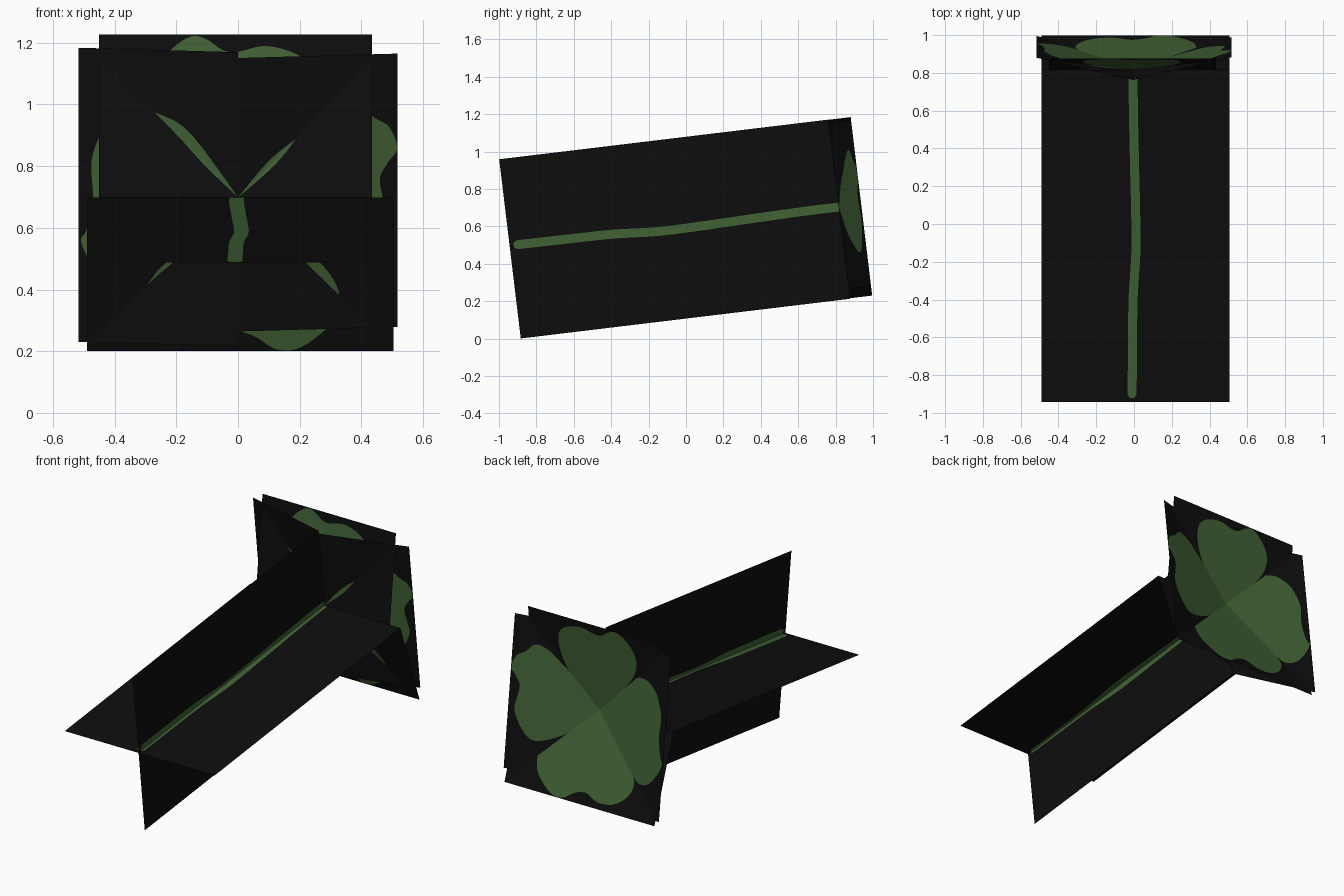
import bpy
from mathutils import Vector
from mathutils.geometry import delaunay_2d_cdt

if "Cube" in bpy.data.objects:
    bpy.data.objects.remove(bpy.data.objects["Cube"])


def material(name, rgb):
    m = bpy.data.materials.new(name)
    m.diffuse_color = (*rgb, 1)
    m.use_nodes = True
    m.node_tree.nodes["Principled BSDF"].inputs["Base Color"].default_value = m.diffuse_color
    return m


BLACK = material("card black", (0.004, 0.004, 0.004))
GREEN = material("leaf green", (0.054, 0.122, 0.036))

# Main frame: stem runs from START to HUB, slightly rising towards the back
START = Vector((0, -0.942, 0.487))
HUB = Vector((0, 0.818, 0.699))
AXIS = (HUB - START).normalized()
SIDE = Vector((1, 0, 0))
UP = SIDE.cross(AXIS)
LENGTH = (HUB - START).length
DEPTH = 0.12          # how far the leaf cards lean back
REACH = 0.517         # how far they spread from the stem


def smooth_path(pts, steps=4):
    """Catmull-Rom curve through the points, open ended."""
    p = [Vector(q) for q in pts]
    p = [p[0]] + p + [p[-1]]
    out = []
    for i in range(1, len(p) - 2):
        a, b, c, d = p[i - 1:i + 3]
        for k in range(steps):
            t = k / steps
            out.append(0.5 * (2 * b + (c - a) * t + (2 * a - 5 * b + 4 * c - d) * t * t
                              + (3 * b - a - 3 * c + d) * t ** 3))
    out.append(p[-1])
    return out


def card(name, lo, hi, length, outline, origin, across, along):
    """Flat rectangle (lo..hi across, 0..length along) with a green shape cut into it."""
    rect = [Vector(q) for q in ((lo, 0), (hi, 0), (hi, length), (lo, length))]
    shape = [Vector((min(max(v.x, lo), hi), min(max(v.y, 0), length))) for v in outline]
    n = len(shape)
    vs, _, fs, _, _, src = delaunay_2d_cdt(
        rect + shape, [], [[0, 1, 2, 3], list(range(4, 4 + n))], 0, 1e-5)
    me = bpy.data.meshes.new(name)
    me.from_pydata([origin + across * v.x + along * v.y for v in vs], [], [list(f) for f in fs])
    me.materials.append(BLACK)
    me.materials.append(GREEN)
    for poly, s in zip(me.polygons, src):
        poly.material_index = 1 if 1 in s else 0
    ob = bpy.data.objects.new(name, me)
    bpy.context.collection.objects.link(ob)
    return ob


# Stem: two crossed cards sharing one wobbly strip (offset, distance)
centre = smooth_path([(-0.010, 0.04), (-0.008, 0.3), (-0.005, 0.55), (0.006, 0.72),
                      (0.011, 0.85), (0.008, 1.05), (0.002, 1.3), (-0.004, 1.6),
                      (-0.004, LENGTH)])
HALF = 0.024
strip = ([Vector((v.x + HALF, v.y)) for v in centre]
         + [Vector((v.x - HALF, v.y)) for v in reversed(centre)]
         + [Vector((-0.022, 0.022)), Vector((0.002, 0.022))])
card("stem_card_flat", -0.49, 0.505, LENGTH, strip, START, SIDE, AXIS)
card("stem_card_upright", -0.475, 0.49, LENGTH, strip, START, -UP, AXIS)

# Leaf outlines: (sideways offset, share of the way outward)
top_leaf = [(0, 0), (.12, .2), (.2, .4), (.24, .6), (.24, .78), (.19, .88), (.09, .93),
            (.0, .895), (-.05, .905), (-.1, .97), (-.15, .99), (-.21, .92),
            (-.26, .8), (-.27, .65), (-.23, .47), (-.12, .22), (0, 0)]
bottom_leaf = [(0, 0), (.12, .18), (.255, .4), (.325, .6), (.315, .78), (.26, .9),
               (.19, .985), (.12, .985), (.05, .9), (-.02, .87), (-.1, .93), (-.2, .91),
               (-.28, .8), (-.31, .65), (-.27, .5), (-.22, .4), (-.11, .18), (0, 0)]
left_leaf = [(0, 0), (.2, .29), (.26, .47), (.28, .65), (.24, .8), (.185, .87), (.1, .92),
             (-.02, .91), (-.12, .95), (-.155, .985), (-.22, .93), (-.3, .8),
             (-.32, .65), (-.26, .5), (-.14, .25), (0, 0)]
right_leaf = [(0, 0), (.12, .2), (.2, .4), (.28, .6), (.3, .75), (.25, .85), (.215, .95),
              (.145, .998), (.1, .94), (.05, .89), (-.02, .91), (-.09, .93), (-.16, .88),
              (-.23, .78), (-.25, .68), (-.22, .5), (-.14, .25), (0, 0)]

# Four leaf cards hinged at the hub and leaning back into a shallow cup
for name, lo, hi, leaf, across, outward in (
        ("top_leaf_card", -0.45, 0.435, top_leaf, SIDE, UP),
        ("bottom_leaf_card", -0.49, 0.505, bottom_leaf, SIDE, -UP),
        ("left_leaf_card", -0.487, 0.474, left_leaf, UP, -SIDE),
        ("right_leaf_card", -0.438, 0.455, right_leaf, UP, SIDE)):
    card(name, lo, hi, 1.0, smooth_path(leaf)[:-1], HUB, across,
         outward * REACH + AXIS * DEPTH)
